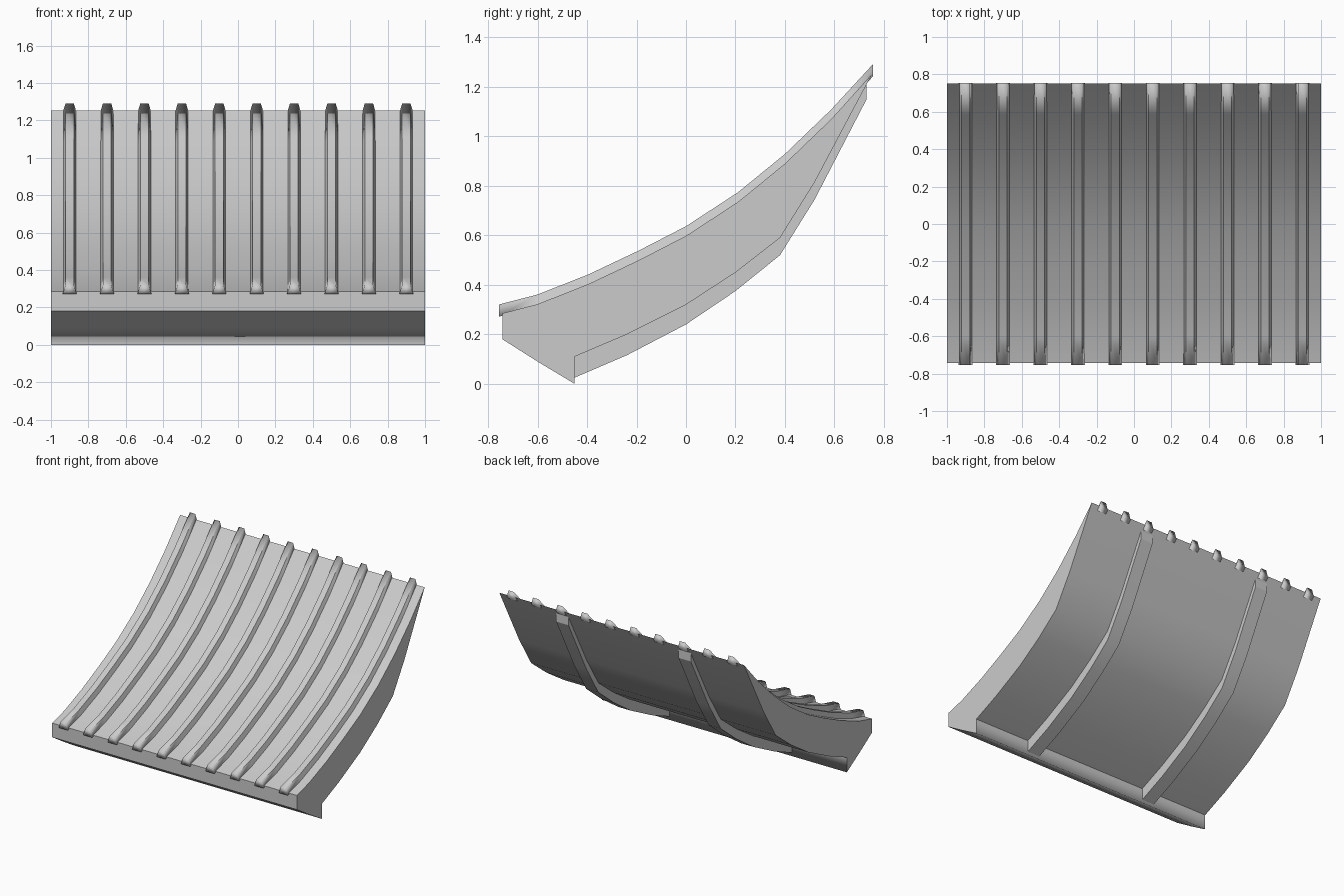
import bpy
from mathutils import Vector

cube = bpy.data.objects.get("Cube")
if cube:
    bpy.data.objects.remove(cube, do_unlink=True)

# Single plain grey
grey = bpy.data.materials.new("plain_grey")
grey.use_nodes = True
colour = (0.6, 0.6, 0.6, 1)
grey.diffuse_color = colour
grey.node_tree.nodes["Principled BSDF"].inputs["Base Color"].default_value = colour

# Side profile curves as (y, z), from front to back
TOP = [(-.742, .285), (-.6, .322), (-.395, .403), (-.19, .5), (0, .598),
       (.21, .735), (.4, .89), (.585, 1.068), (.752, 1.252)]
UNDER = [(-.45, .11), (-.25, .195), (0, .32), (.2, .45), (.38, .59),
         (.52, .815), (.752, 1.252)]
RIB = [(-.45, .025), (-.24, .115), (0, .24), (.2, .375), (.38, .52),
       (.52, .745), (.73, 1.15)]


def loft(name, sections, soft):
    """Skin equal-length closed sections; soft(a, b) says which edges blend."""
    n, count = len(sections[0]), len(sections)
    verts = [p for s in sections for p in s]
    faces = [tuple(reversed(range(n))), tuple(range((count - 1) * n, count * n))]
    for i in range(count - 1):
        for j in range(n):
            k = (j + 1) % n
            faces.append((i * n + j, i * n + k, (i + 1) * n + k, (i + 1) * n + j))
    mesh = bpy.data.meshes.new(name)
    mesh.from_pydata(verts, [], faces)
    mesh.materials.append(grey)
    for f in mesh.polygons:
        f.use_smooth = True
    for e in mesh.edges:
        a, b = sorted(e.vertices)
        e.use_edge_sharp = not soft(a, b)
    ob = bpy.data.objects.new(name, mesh)
    bpy.context.collection.objects.link(ob)
    return ob


def extrude(name, profile, x0, x1, soft_points):
    """Extrude a y-z profile along x, blending across the chosen profile points."""
    n = len(profile)
    sections = [[(x, y, z) for y, z in profile] for x in (x0, x1)]
    return loft(name, sections, lambda a, b: b - a == n and a in soft_points)


# Curved slab with a sloping front lip
lip = [(-.45, 0), (-.6, .09), (-.742, .18)]
under = UNDER[:-1]
profile = list(reversed(TOP)) + list(reversed(lip)) + under
first_lip = len(TOP)
soft = set(range(1, first_lip - 1)) | {first_lip + 1, first_lip + 2}
soft |= set(range(first_lip + len(lip) + 1, len(profile)))
extrude("curved_slab", profile, -1, 1, soft)

# Two support ribs beneath, sunk slightly into the slab
inner = [(y, z + .02) for y, z in UNDER[:-1]] + [(.73, 1.22)]
rib_profile = list(reversed(inner)) + RIB
for side, x in (("right", -.5), ("left", .5)):
    extrude("support_rib_" + side, rib_profile, x - .05, x + .05,
            set(range(1, len(inner) - 1)) | set(range(len(inner) + 1, len(rib_profile) - 1)))

# Ten raised rails with a trapezoid section following the top curve
path = [(-.755, .282)] + TOP[1:-1] + [(.755, 1.252)]
for i in range(10):
    x = -.9 + .2 * i
    rail = [[(x - .037, y, z - .01), (x + .037, y, z - .01),
             (x + .022, y, z + .039), (x - .022, y, z + .039)] for y, z in path]
    loft("rail_%d" % (i + 1), rail, lambda a, b: b - a != 4)

# Make every surface face outward
import bmesh
for ob in bpy.context.scene.objects:
    if ob.type == 'MESH' and ob.data.materials and ob.data.materials[0] == grey:
        bm = bmesh.new()
        bm.from_mesh(ob.data)
        bmesh.ops.recalc_face_normals(bm, faces=bm.faces)
        bm.to_mesh(ob.data)
        bm.free()
